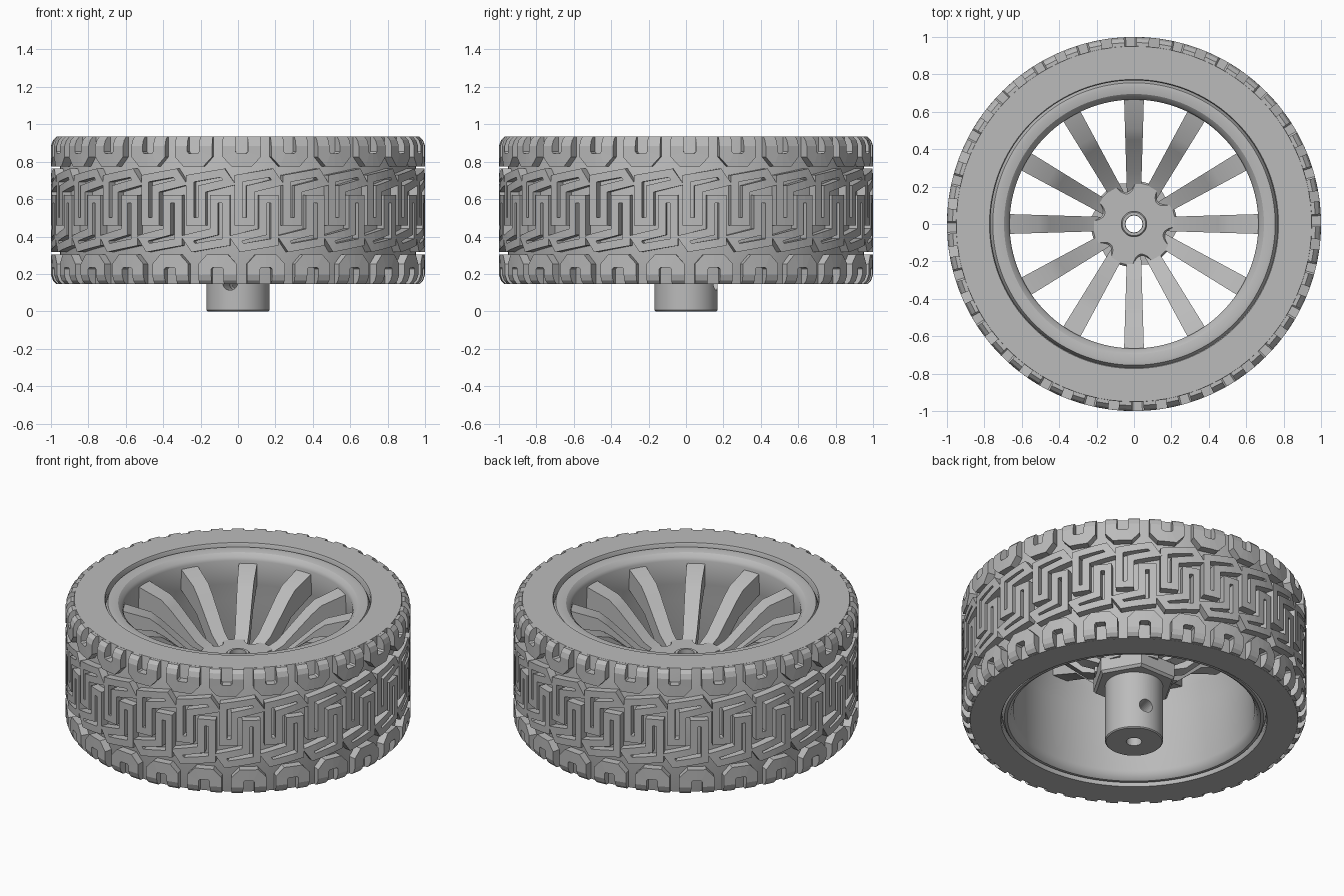
import bpy, bmesh, math
from mathutils import Vector

cube = bpy.data.objects.get("Cube")
if cube:
    bpy.data.objects.remove(cube)

grey = bpy.data.materials.new("plain grey")
grey.use_nodes = True
colour = (0.5, 0.5, 0.5, 1)
grey.diffuse_color = colour
grey.node_tree.nodes["Principled BSDF"].inputs["Base Color"].default_value = colour

MID = 0.54          # height of the tyre's centre plane
HALF = 0.395        # half the tyre's width
REPEATS = 24        # tread repeats around the tyre
PITCH = math.tau / REPEATS


def finish(name, bm, smooth=True):
    bmesh.ops.recalc_face_normals(bm, faces=bm.faces)
    mesh = bpy.data.meshes.new(name)
    bm.to_mesh(mesh)
    bm.free()
    mesh.materials.append(grey)
    ob = bpy.data.objects.new(name, mesh)
    bpy.context.collection.objects.link(ob)
    if smooth:
        bpy.ops.object.select_all(action='DESELECT')
        ob.select_set(True)
        bpy.context.view_layer.objects.active = ob
        bpy.ops.object.shade_smooth_by_angle(angle=math.radians(30))
    return ob


def lathe(name, profile, n=128, shape=None):
    """Spin a closed (radius, height) profile; shape may vary the radius by angle."""
    bm = bmesh.new()
    rings = []
    for i in range(n):
        a = math.tau * i / n
        ring = []
        for r, z in profile:
            rr = shape(r, a) if shape else r
            ring.append(bm.verts.new((rr * math.cos(a), rr * math.sin(a), z)))
        rings.append(ring)
    m = len(profile)
    for i in range(n):
        p, q = rings[i], rings[(i + 1) % n]
        for j in range(m):
            k = (j + 1) % m
            bm.faces.new((p[j], q[j], q[k], p[k]))
    return finish(name, bm)


def tread_radius(z):
    d = max(0, abs(z - MID) - 0.345) / 0.05
    return 1 - 0.03 * d * d


def bar(bm, path, width, closed, turn):
    """Raised bar of constant width along a path of (arc, height) points."""
    pts = [Vector(p) for p in path]
    fine = []
    spans = len(pts) if closed else len(pts) - 1
    for i in range(spans):
        a, b = pts[i], pts[(i + 1) % len(pts)]
        steps = max(1, math.ceil((b - a).length / 0.06))
        fine += [a.lerp(b, s / steps) for s in range(steps)]
    if not closed:
        fine.append(pts[-1])
    n = len(fine)
    rows = []
    for i, p in enumerate(fine):
        before = fine[i - 1] if closed or i else None
        after = fine[(i + 1) % n] if closed or i < n - 1 else None
        d1 = (p - before).normalized() if before is not None else (after - p).normalized()
        d2 = (after - p).normalized() if after is not None else d1
        n1, n2 = Vector((-d1.y, d1.x)), Vector((-d2.y, d2.x))
        mitre = (n1 + n2).normalized()
        off = mitre * (width / 2 / max(0.5, mitre.dot(n1)))
        row = []
        for q, top in ((p + off, 1), (p - off, 1), (p - off, 0), (p + off, 0)):
            r = tread_radius(q.y) if top else 0.951
            a = q.x + turn
            row.append(bm.verts.new((r * math.cos(a), r * math.sin(a), q.y)))
        rows.append(row)
    for i in range(n if closed else n - 1):
        p, q = rows[i], rows[(i + 1) % n]
        for j in range(4):
            k = (j + 1) % 4
            bm.faces.new((p[j], q[j], q[k], p[k]))
    if not closed:
        bm.faces.new(rows[0])
        bm.faces.new(rows[-1])


# Tyre body
lathe("tyre_body", [(0.773, 0.145), (0.95, 0.145), (0.952, 0.15), (0.952, 0.93),
                    (0.95, 0.935), (0.773, 0.935), (0.768, 0.925), (0.768, 0.155)], 160)

# Tread: interlocking slotted hooks in the middle, U blocks on both shoulders
hook = [(-0.098, -0.06), (-0.098, 0.17), (0.08, 0.20), (0.115, 0.15),
        (-0.033, 0.115), (-0.033, -0.06)]
edge = HALF - 0.0005
u_half = [(0.068, edge), (0.068, 0.375), (0.068, 0.345), (0.068, 0.30), (0.04, 0.27)]
u_block = u_half + [(-x, z) for x, z in reversed(u_half)]
bm = bmesh.new()
for i in range(REPEATS):
    turn = i * PITCH - math.pi / 2
    for s in (1, -1):
        bar(bm, [(s * x, MID + s * z) for x, z in hook], 0.043, True, turn + 0.1)
        shift = 0.02 if s > 0 else 0.02 - PITCH / 2
        bar(bm, [(x, MID + s * z) for x, z in u_block], 0.07, False, turn + shift)
finish("tyre_tread", bm, smooth=False)

# Rim with rounded lips
lathe("rim", [(0.77, 0.20), (0.762, 0.175), (0.752, 0.16), (0.735, 0.16), (0.715, 0.175),
              (0.70, 0.21), (0.70, 0.60), (0.67, 0.72), (0.665, 0.87), (0.673, 0.89),
              (0.695, 0.91), (0.735, 0.918), (0.755, 0.915), (0.763, 0.9), (0.77, 0.88)])

# Spokes: a flat shelf at the rim, then a steep drop to the hub
side = [(0.69, 0.86), (0.51, 0.81), (0.45, 0.765), (0.27, 0.60), (0.16, 0.55),
        (0.16, 0.47), (0.30, 0.50), (0.47, 0.65), (0.69, 0.73)]
bm = bmesh.new()
for i in range(12):
    a = math.tau * i / 12
    out, across = Vector((math.cos(a), math.sin(a), 0)), Vector((-math.sin(a), math.cos(a), 0))
    flanks = []
    for s in (1, -1):
        flanks.append([bm.verts.new(out * r + across * s * (0.033 + 0.03 * r) + Vector((0, 0, z)))
                       for r, z in side])
    left, right = flanks
    bm.faces.new(left)
    bm.faces.new(right)
    for j in range(len(side)):
        k = (j + 1) % len(side)
        bm.faces.new((left[j], left[k], right[k], right[j]))
finish("spokes", bm)


# Scalloped hub
def scallop(r, a):
    t = (a - math.radians(102) + math.pi / 6) % (math.pi / 3) - math.pi / 6
    if r < 0.1 or abs(t) > 0.23:
        return r
    return r - 0.055 * math.sqrt(1 - (t / 0.23) ** 2)


lathe("hub", [(0.06, 0.45), (0.23, 0.45), (0.23, 0.565), (0.22, 0.575), (0.06, 0.575)],
      180, scallop)
lathe("hub_collar", [(0.047, 0.52), (0.068, 0.52), (0.068, 0.585), (0.062, 0.592), (0.047, 0.592)], 48)

# Hexagonal drive nut and axle sleeve
lathe("hex_nut", [(0.12, 0.37), (0.235, 0.37), (0.25, 0.385), (0.25, 0.47), (0.12, 0.47)], 6)
sleeve = lathe("axle_sleeve", [(0.045, 0), (0.162, 0), (0.168, 0.006), (0.168, 0.5), (0.045, 0.5)], 64)

# Cross hole for the grub screw, right through the sleeve
bpy.ops.mesh.primitive_cylinder_add(
    vertices=32, radius=0.042, depth=0.5, location=(0, 0, 0.155),
    rotation=(0, math.pi / 2, math.radians(75)))
cutter = bpy.context.object
cutter.name = "screw_hole_cutter"
cutter.hide_render = True
cutter.data.materials.append(grey)
cut = sleeve.modifiers.new("screw_hole", 'BOOLEAN')
cut.operation = 'DIFFERENCE'
cut.solver = 'EXACT'
cut.object = cutter
bpy.context.view_layer.objects.active = sleeve
bpy.ops.object.modifier_apply(modifier=cut.name)
bpy.data.objects.remove(cutter)
